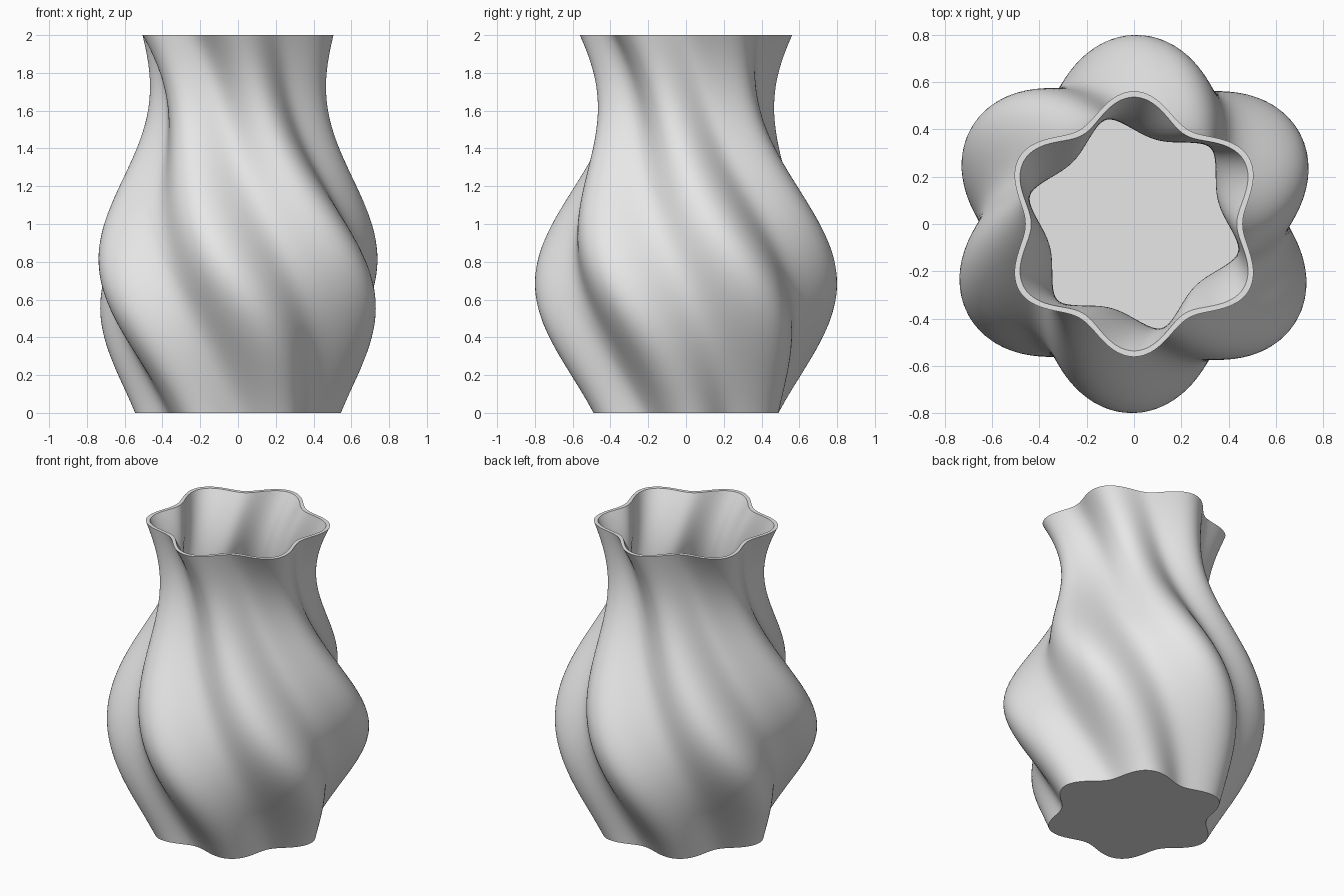
import bpy, bmesh, math

cube = bpy.data.objects.get("Cube")
if cube:
    bpy.data.objects.remove(cube)

SIDES, RINGS = 192, 80
HEIGHT, WALL, FLOOR = 2.0, 0.025, 0.04
LOBES, LOBE_DEPTH = 6, 0.1
TWIST = -math.pi / 2 / HEIGHT


def profile(z):
    """Mean radius: swelling belly, narrow neck, flared lip."""
    return 0.582 + 0.145 * math.cos(math.pi * (z - 0.69) / 0.98)


def ring(bm, z, inset):
    """One twisted, six-lobed cross-section."""
    verts = []
    for i in range(SIDES):
        a = math.tau * i / SIDES
        r = profile(z) * (1 + LOBE_DEPTH * math.cos(LOBES * a)) - inset
        b = a + TWIST * z
        verts.append(bm.verts.new((r * math.cos(b), r * math.sin(b), z)))
    return verts


# Glazed grey material
grey = bpy.data.materials.new("light_grey")
grey.use_nodes = True
color = (0.8, 0.8, 0.8, 1)
grey.diffuse_color = color
grey.node_tree.nodes["Principled BSDF"].inputs["Base Color"].default_value = color

# Outer wall going up, then inner wall going down to the floor
bm = bmesh.new()
loops = [ring(bm, HEIGHT * k / RINGS, 0) for k in range(RINGS + 1)]
loops += [ring(bm, FLOOR + (HEIGHT - FLOOR) * k / RINGS, WALL)
          for k in reversed(range(RINGS + 1))]
for low, high in zip(loops, loops[1:]):
    for i in range(SIDES):
        j = (i + 1) % SIDES
        bm.faces.new((low[i], low[j], high[j], high[i]))

# Underside and inner floor
bm.faces.new(loops[0][::-1])
bm.faces.new(loops[-1])
bmesh.ops.recalc_face_normals(bm, faces=bm.faces)

mesh = bpy.data.meshes.new("vase_body")
bm.to_mesh(mesh)
bm.free()
mesh.materials.append(grey)
vase = bpy.data.objects.new("vase_body", mesh)
bpy.context.collection.objects.link(vase)

# Smooth walls with crisp rim and base edges
bpy.ops.object.select_all(action='DESELECT')
vase.select_set(True)
bpy.context.view_layer.objects.active = vase
bpy.ops.object.shade_smooth_by_angle(angle=math.radians(35))
